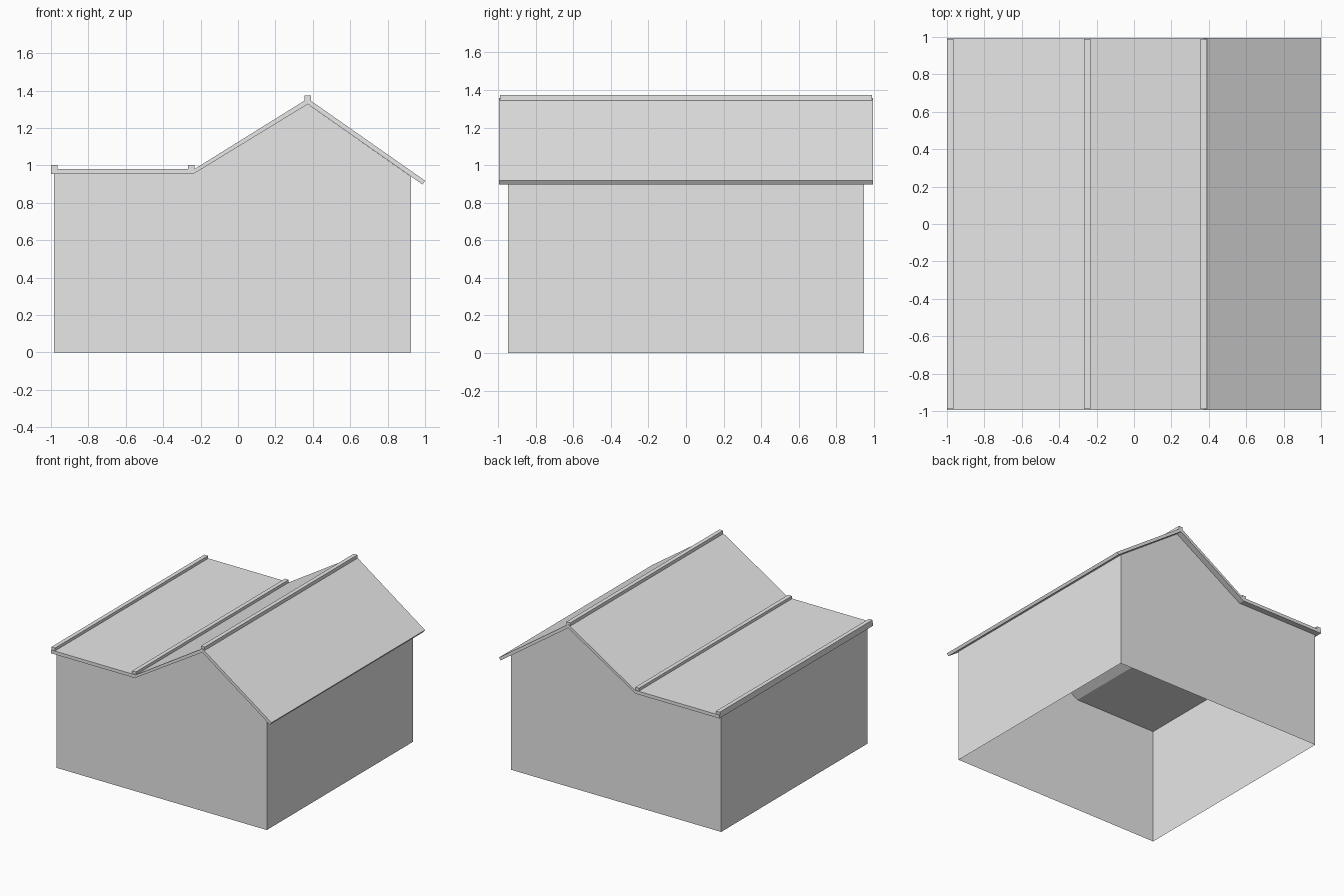
import bpy
import bmesh

cube = bpy.data.objects.get("Cube")
if cube:
    bpy.data.objects.remove(cube, do_unlink=True)

grey = bpy.data.materials.new("plain_grey")
grey.use_nodes = True
colour = (0.8, 0.8, 0.8, 1)
grey.diffuse_color = colour
grey.node_tree.nodes["Principled BSDF"].inputs["Base Color"].default_value = colour


def extrude_profile(name, profile, half_depth, open_edges=()):
    """Extrude an x-z outline along y; the side faces in open_edges are left out."""
    bm = bmesh.new()
    front = [bm.verts.new((x, -half_depth, z)) for x, z in profile]
    back = [bm.verts.new((x, half_depth, z)) for x, z in profile]
    bm.faces.new(front)
    bm.faces.new(back[::-1])
    count = len(profile)
    for i in range(count):
        if i not in open_edges:
            j = (i + 1) % count
            bm.faces.new((front[j], front[i], back[i], back[j]))
    bmesh.ops.recalc_face_normals(bm, faces=bm.faces)
    mesh = bpy.data.meshes.new(name)
    bm.to_mesh(mesh)
    bm.free()
    mesh.materials.append(grey)
    obj = bpy.data.objects.new(name, mesh)
    bpy.context.collection.objects.link(obj)
    return obj


# Thin walls, open at the floor and under the roof
left, right = -0.983, 0.925
underside = [(-0.24, 0.953), (0.373, 1.327)]
extrude_profile("walls",
                [(left, 0), (right, 0), (right, 0.94)] + underside[::-1] + [(left, 0.953)],
                0.948, open_edges=(0, 2, 3, 4))

# Folded roof slab: flat part, rising slope and falling slope with an eave
extrude_profile("roof",
                [(-1, 0.953)] + underside
                + [(0.986, 0.898), (1, 0.918), (0.373, 1.357), (-0.233, 0.98), (-1, 0.98)],
                0.995)

# Square battens along the flat edge, the valley and the ridge
for name, x, low, high in (("edge_batten", -0.983, 0.975, 1.003),
                           ("valley_batten", -0.25, 0.975, 1.003),
                           ("ridge_batten", 0.373, 1.34, 1.373)):
    w = 0.017
    extrude_profile(name, [(x - w, low), (x + w, low), (x + w, high), (x - w, high)], 0.99)
